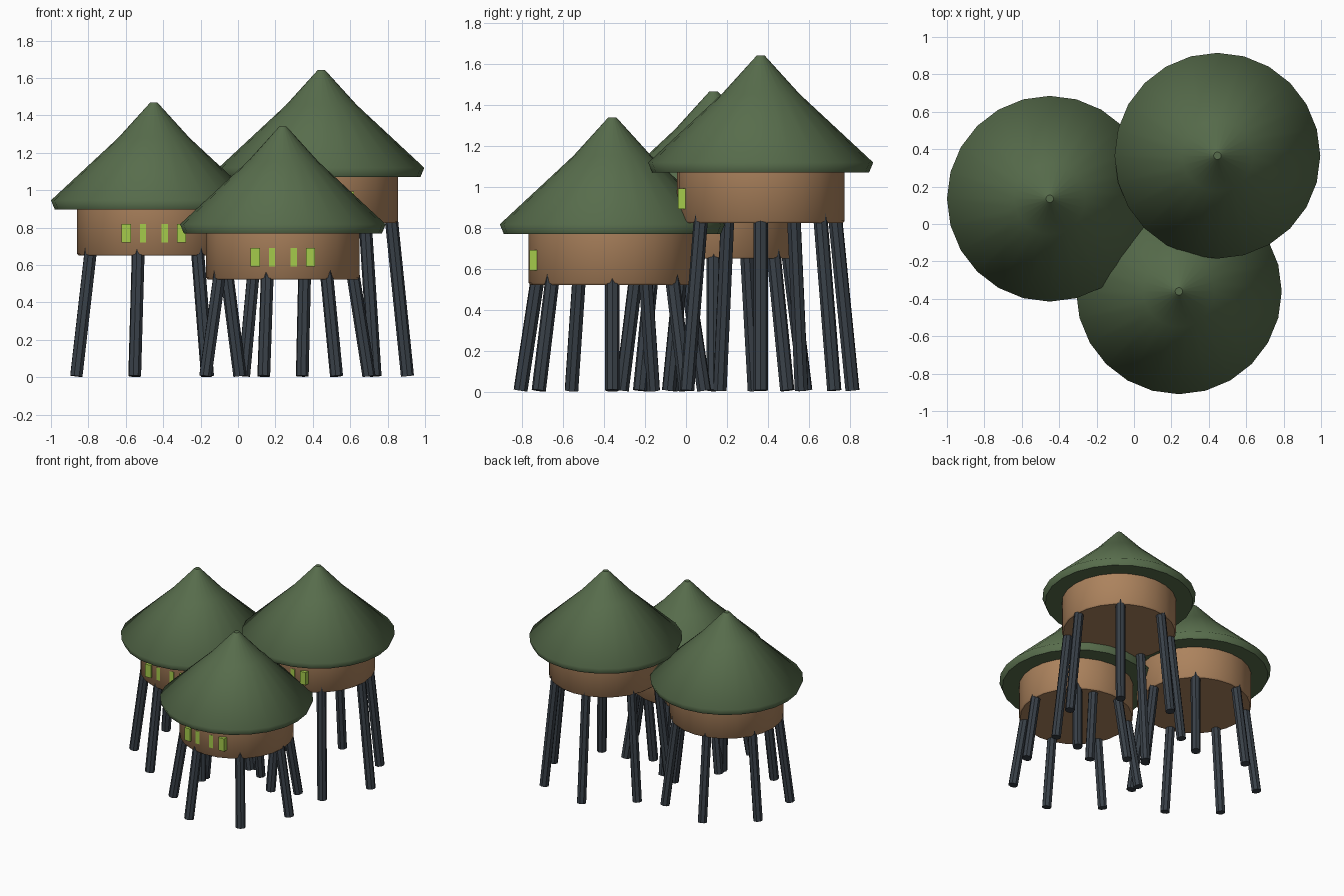
import bpy, bmesh, math
from mathutils import Vector

old = bpy.data.objects.get("Cube")
if old:
    bpy.data.objects.remove(old, do_unlink=True)


def material(name, rgb):
    m = bpy.data.materials.new(name)
    m.use_nodes = True
    m.diffuse_color = (*rgb, 1)
    m.node_tree.nodes["Principled BSDF"].inputs["Base Color"].default_value = (*rgb, 1)
    return m


GREEN = material("thatch green", (0.096, 0.152, 0.072))
BROWN = material("clay brown", (0.413, 0.226, 0.110))
SLATE = material("dark slate", (0.040, 0.051, 0.064))
LIME = material("window lime", (0.376, 0.600, 0.070))


def finish(name, bm, mat):
    bmesh.ops.recalc_face_normals(bm, faces=bm.faces)
    mesh = bpy.data.meshes.new(name)
    bm.to_mesh(mesh)
    bm.free()
    mesh.materials.append(mat)
    obj = bpy.data.objects.new(name, mesh)
    bpy.context.collection.objects.link(obj)
    return obj


def lathe(name, profile, centre, mat, sides=24):
    """Closed solid of revolution: smooth sides, flat end caps."""
    bm = bmesh.new()
    rings = []
    for r, z in profile:
        angles = [math.tau * i / sides for i in range(sides)]
        rings.append([bm.verts.new((centre[0] + r * math.cos(a),
                                    centre[1] + r * math.sin(a), z)) for a in angles])
    for low, high in zip(rings, rings[1:]):
        for i in range(sides):
            j = (i + 1) % sides
            bm.faces.new((low[i], low[j], high[j], high[i])).smooth = True
    bm.faces.new(rings[0])
    bm.faces.new(rings[-1])
    return finish(name, bm, mat)


def leg(name, foot, top, mat, radius=0.035, sides=8):
    bm = bmesh.new()
    axis = top - foot
    bmesh.ops.create_cone(bm, cap_ends=True, segments=sides, radius1=radius,
                          radius2=radius, depth=axis.length)
    bm.transform(axis.to_track_quat('Z', 'Y').to_matrix().to_4x4())
    bmesh.ops.translate(bm, verts=bm.verts, vec=(foot + top) / 2)
    return finish(name, bm, mat)


def box(name, centre, size, mat):
    bm = bmesh.new()
    bmesh.ops.create_cube(bm, size=1)
    bmesh.ops.scale(bm, verts=bm.verts, vec=size)
    bmesh.ops.translate(bm, verts=bm.verts, vec=centre)
    return finish(name, bm, mat)


def hut(label, x, y, floor):
    # round room
    lathe(label + "_room", [(0.40, floor), (0.41, floor + 0.01), (0.41, floor + 0.26)],
          (x, y), BROWN)

    # conical roof with a turned-in rim and a slightly hollow slope
    eave = floor + 0.248
    lathe(label + "_roof", [(0.53, eave), (0.55, eave + 0.048), (0.19, eave + 0.383),
                            (0.02, eave + 0.57)], (x, y), GREEN)

    # splayed stilts
    rise = floor + 0.06
    for i in range(7):
        a = math.tau * i / 7
        out = Vector((math.cos(a), math.sin(a), 0))
        base = Vector((x, y, 0))
        leg(f"{label}_stilt_{i + 1}", base + out * 0.46 + Vector((0, 0, 0.006)),
            base + out * 0.37 + Vector((0, 0, rise)), SLATE)

    # row of windows, partly sunk in the curved wall
    for i, dx in enumerate((-0.148, -0.05, 0.05, 0.148)):
        box(f"{label}_window_{i + 1}", (x + dx, y - 0.3795, floor + 0.12),
            (0.05, 0.05, 0.10), LIME)


hut("right_hut", -0.45, 0.135, 0.65)
hut("front_hut", 0.24, -0.36, 0.522)
hut("back_hut", 0.446, 0.365, 0.824)
